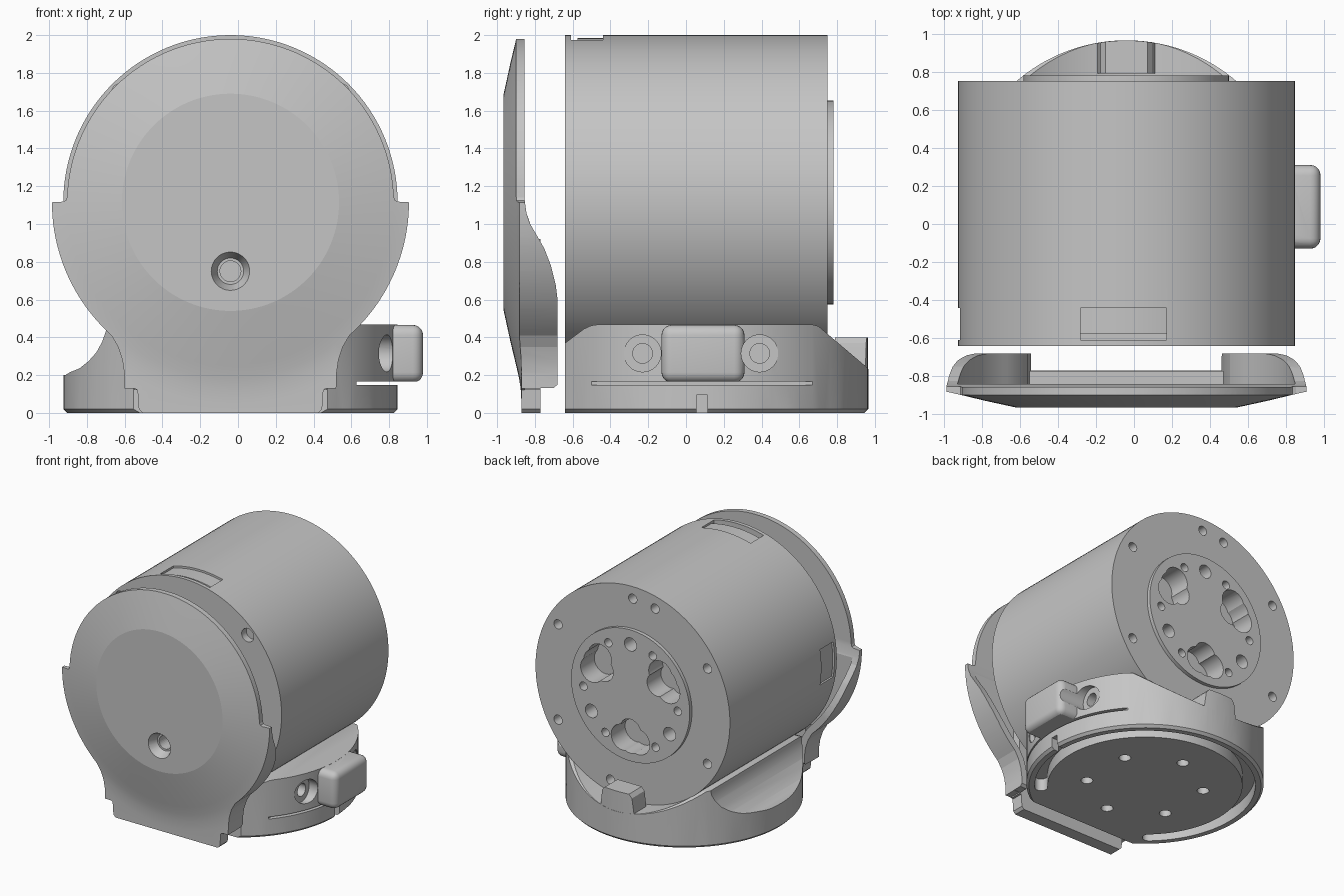
import bpy, bmesh, math
from mathutils import Matrix, Vector

if "Cube" in bpy.data.objects:
    bpy.data.objects.remove(bpy.data.objects["Cube"])

CX, CZ, R = -0.04, 1.115, 0.885      # barrel axis and radius
BY = 0.08                            # base centre in y

grey = bpy.data.materials.new("plain grey")
grey.diffuse_color = (0.56, 0.56, 0.56, 1)
grey.use_nodes = True
grey.node_tree.nodes["Principled BSDF"].inputs["Base Color"].default_value = grey.diffuse_color


def make(name, bm):
    bmesh.ops.recalc_face_normals(bm, faces=bm.faces)
    me = bpy.data.meshes.new(name)
    bm.to_mesh(me)
    bm.free()
    me.materials.append(grey)
    ob = bpy.data.objects.new(name, me)
    bpy.context.collection.objects.link(ob)
    return ob


def cyl(name, start, axis, length, r, r2=None, seg=32):
    """Cylinder or cone growing from start along +axis."""
    bm = bmesh.new()
    bmesh.ops.create_cone(bm, cap_ends=True, segments=seg, radius1=r,
                          radius2=r if r2 is None else r2, depth=length)
    rot = {'X': Matrix.Rotation(math.pi / 2, 4, 'Y'),
           'Y': Matrix.Rotation(-math.pi / 2, 4, 'X'),
           'Z': Matrix.Identity(4)}[axis]
    m = Matrix.Translation(Vector(start)) @ rot @ Matrix.Translation((0, 0, length / 2))
    bmesh.ops.transform(bm, matrix=m, verts=bm.verts)
    return make(name, bm)


def prism(name, pts, axis, a, b):
    """Extrude an outline along X (y,z), Y (x,z) or Z (x,y)."""
    bm = bmesh.new()
    put = {'X': lambda p, t: (t, p[0], p[1]), 'Y': lambda p, t: (p[0], t, p[1]),
           'Z': lambda p, t: (p[0], p[1], t)}[axis]
    lo = [bm.verts.new(put(p, a)) for p in pts]
    hi = [bm.verts.new(put(p, b)) for p in pts]
    bm.faces.new(lo)
    bm.faces.new(hi[::-1])
    n = len(pts)
    for i in range(n):
        j = (i + 1) % n
        bm.faces.new((lo[j], lo[i], hi[i], hi[j]))
    return make(name, bm)


def box(name, lo, hi, bevel=0):
    bm = bmesh.new()
    bmesh.ops.create_cube(bm, size=1)
    for v in bm.verts:
        v.co = [(l + h) / 2 + c * (h - l) for l, h, c in zip(lo, hi, v.co)]
    if bevel:
        bmesh.ops.bevel(bm, geom=bm.edges[:], offset=bevel, segments=5,
                        profile=0.5, affect='EDGES')
    return make(name, bm)


def lathe_y(name, prof, seg=128):
    """Revolve (radius, y) points about the barrel axis; ends lie on the axis."""
    bm = bmesh.new()
    rings = []
    for r, y in prof:
        if r == 0:
            rings.append([bm.verts.new((CX, y, CZ))] * seg)
        else:
            rings.append([bm.verts.new((CX + r * math.cos(t), y, CZ + r * math.sin(t)))
                          for t in (2 * math.pi * i / seg for i in range(seg))])
    for p, q in zip(rings, rings[1:]):
        for i in range(seg):
            j = (i + 1) % seg
            bm.faces.new(list(dict.fromkeys((p[i], p[j], q[j], q[i]))))
    return make(name, bm)


def combine(ob, tool, op='DIFFERENCE'):
    mod = ob.modifiers.new("cut", 'BOOLEAN')
    mod.object, mod.operation, mod.solver = tool, op, 'EXACT'
    dg = bpy.context.evaluated_depsgraph_get()
    me = bpy.data.meshes.new_from_object(ob.evaluated_get(dg))
    ob.modifiers.clear()
    ob.data = me
    bpy.data.objects.remove(tool)


def polar(r, deg, cy=CZ):
    t = math.radians(deg)
    return CX + r * math.cos(t), cy + r * math.sin(t)


# ---- barrel with shallow curved windows, the top one with a deeper slot
barrel = cyl("barrel", (CX, -0.64, CZ), 'Y', 1.39, R, seg=128)
for lo, hi in (((-0.28, -0.61, 1.8), (0.17, -0.44, 2.1)),
               ((-1.1, -0.61, 0.97), (-0.75, -0.44, 1.26))):
    window = box("window", lo, hi)
    combine(window, cyl("core", (CX, -0.7, CZ), 'Y', 0.4, R - 0.016, seg=128))
    combine(barrel, window)
combine(barrel, box("slot", (-0.28, -0.61, 1.88), (0.17, -0.575, 2.1)))
for a in (45, 135, 225, 315):                       # front screw holes
    x, z = polar(0.815, a)
    combine(barrel, cyl("cut", (x, -0.7, z), 'Y', 0.12, 0.055))
for a in (30, 90, 105, 150, 210, 270, 285, 330):    # rear rim holes
    x, z = polar(0.785, a)
    combine(barrel, cyl("cut", (x, 0.62, z), 'Y', 0.2, 0.038, seg=20))

# ---- output flange on the back, with ports and screw holes
flange = cyl("output_flange", (CX, 0.5, CZ), 'Y', 0.28, 0.54, seg=96)
combine(barrel, cyl("cut", (CX, 0.51, CZ), 'Y', 0.4, 0.54, seg=96))
ports = [(0.37, a + d, 0.105) for a in (30, 148, 270) for d in (-11, 0, 11)]
ports += [(0.29, a, 0.095) for a in (30, 148, 270)]
ports += [(0.42, a, 0.055) for a in (90, 328, 212)]
ports += [(0.43, a, 0.034) for a in (118, 62, 355, 182, 238, 302)]
for r, a, rad in ports:
    x, z = polar(r, a)
    combine(flange, cyl("cut", (x, 0.6, z), 'Y', 0.3, rad, seg=24))

# ---- round base with saddle
base = cyl("base", (CX, BY, 0), 'Z', 0.02, 0.865, R, seg=128)
combine(base, cyl("upper", (CX, BY, 0.02), 'Z', 0.45, R, seg=128), 'UNION')
combine(base, prism("side", [(-0.64, -0.1), (-0.64, 0.37), (-0.54, 0.445), (-0.5, 0.463),
                             (-0.47, 0.467), (0.67, 0.467), (0.7, 0.46),
                             (0.98, 0.222), (0.98, -0.1)], 'X', -1.2, 1.2), 'INTERSECT')
combine(base, prism("scoop", [(-1.1, 0.2), (-0.915, 0.2), (-0.89, 0.215), (-0.84, 0.235),
                              (-0.79, 0.275), (-0.75, 0.32), (-0.72, 0.375), (-0.7, 0.43),
                              (-0.69, 0.6), (-1.1, 0.6)], 'Y', -1.2, 1.2))
combine(base, box("lug", (0.6, -0.13, 0.16), (0.98, 0.31, 0.466), 0.055), 'UNION')
combine(base, cyl("saddle", (CX, -1, CZ), 'Y', 2.5, R - 0.003, seg=128))
# rear stop tab, flush with the round wall
tab = prism("tab", [(-0.2, 0.1), (-0.19, 0.26), (-0.175, 0.37), (-0.15, 0.4), (0.07, 0.4),
                    (0.095, 0.37), (0.11, 0.26), (0.12, 0.1)], 'Y', 0.79, 1.2)
combine(tab, cyl("wall", (CX, BY, 0), 'Z', 0.6, R - 0.001, seg=128), 'INTERSECT')
combine(base, tab, 'UNION')
# slit, notch and clamp screw holes
combine(base, box("slit", (0.62, -0.5, 0.148), (1.0, 0.67, 0.166)))
combine(base, box("notch", (0.77, 0.055, -0.1), (1.0, 0.115, 0.095)))
for y in (-0.23, 0.39):
    combine(base, cyl("seat", (0.74, y, 0.315), 'X', 0.4, 0.098))
    combine(base, cyl("bore", (0.62, y, 0.315), 'X', 0.4, 0.052))
# curved groove with round ends around the underside plate
A0, A1, RG, HG = -42, 228, 0.775, 0.048
groove = [polar(RG + HG, A0 + (A1 - A0) * i / 90, BY) for i in range(91)]
ex, ey = polar(RG, A1, BY)
groove += [(ex + HG * math.cos(math.radians(A1 + k)), ey + HG * math.sin(math.radians(A1 + k)))
           for k in range(20, 180, 20)]
groove += [polar(RG - HG, A1 - (A1 - A0) * i / 90, BY) for i in range(91)]
ex, ey = polar(RG, A0, BY)
groove += [(ex + HG * math.cos(math.radians(A0 + k)), ey + HG * math.sin(math.radians(A0 + k)))
           for k in range(200, 360, 20)]
combine(base, prism("groove", groove, 'Z', -0.1, 0.1))
for i in range(6):
    x, y = polar(0.44, 60 * i + 30, BY)
    combine(base, cyl("hole", (x, y, -0.1), 'Z', 0.25, 0.045, seg=20))


# ---- front cover
def outline(low, big, top):
    half = list(low)
    a0 = -45.5
    half += [(big * math.cos(math.radians(a0 * (1 - i / 20))),
              CZ + big * math.sin(math.radians(a0 * (1 - i / 20)))) for i in range(21)]
    half += top
    return [(CX + u, z) for u, z in half] + [(CX - u, z) for u, z in reversed(half)]


dome = [(0.89, 1.118), (0.872, 1.125), (0.866, 1.14)]
dome += [(0.865 * math.cos(t), CZ + 0.865 * math.sin(t))
         for t in (math.radians(3 + i * 3) for i in range(29))]
cover = prism("front_cover", outline(
    [(0.465, 0), (0.485, 0.02), (0.492, 0.12), (0.505, 0.13), (0.56, 0.13), (0.562, 0.21),
     (0.572, 0.28), (0.595, 0.35), (0.63, 0.41)], 0.945, dome), 'Y', -1.0, -0.6)
combine(cover, prism("depth", [(-1.1, -0.1), (-0.77, -0.1), (-0.77, 0.132), (-0.7, 0.132),
                               (-0.68, 0.15), (-0.68, 0.6), (-0.69, 0.68), (-0.715, 0.78),
                               (-0.75, 0.87), (-0.79, 0.94), (-0.825, 1.0), (-0.845, 1.06),
                               (-0.856, 1.14), (-0.856, 2.1), (-1.1, 2.1)],
                     'X', -1.2, 1.2), 'INTERSECT')
combine(cover, lathe_y("dish", [(0, -0.965), (0.575, -0.965), (0.74, -0.929), (0.865, -0.899),
                                (0.93, -0.884), (0.99, -0.875), (1.06, -0.871), (1.5, -0.87),
                                (1.5, -0.5), (0, -0.5)]), 'INTERSECT')
combine(cover, prism("hollow", outline(
    [(0.5, 0.131), (0.51, 0.21), (0.52, 0.29), (0.545, 0.37), (0.58, 0.43)],
    0.89, [(0.89, 1.3)]), 'Y', -0.84, -0.5))
# thick pad behind the screw
combine(cover, box("pad", (-0.55, -0.855, 0.12), (0.47, -0.771, 0.92)), 'UNION')
combine(cover, cyl("sink", (CX, -0.98, 0.75), 'Y', 0.09, 0.108, 0.07))
combine(cover, cyl("bore", (CX, -0.95, 0.75), 'Y', 0.3, 0.055))

# ---- smooth shading with crisp edges
for ob, angle in ((barrel, 30), (flange, 30), (base, 25), (cover, 11)):
    bpy.ops.object.select_all(action='DESELECT')
    ob.select_set(True)
    bpy.context.view_layer.objects.active = ob
    bpy.ops.object.shade_smooth_by_angle(angle=math.radians(angle))
